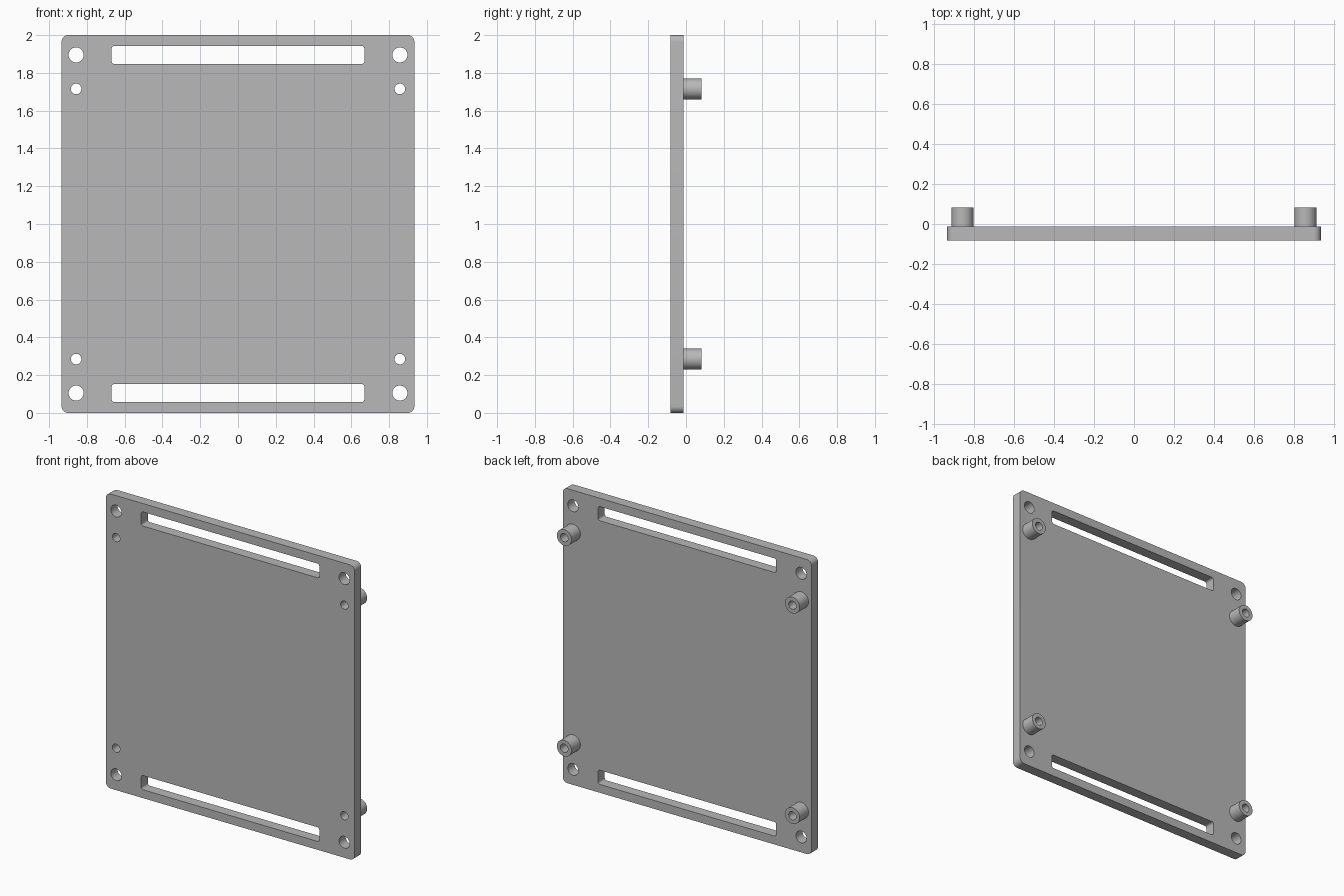
import bpy
import bmesh
from math import cos, sin, pi

if "Cube" in bpy.data.objects:
    bpy.data.objects.remove(bpy.data.objects["Cube"], do_unlink=True)

GREY = (0.48, 0.48, 0.48, 1)
grey = bpy.data.materials.new("plain grey")
grey.use_nodes = True
grey.diffuse_color = GREY
grey.node_tree.nodes["Principled BSDF"].inputs["Base Color"].default_value = GREY

FRONT, PLATE_BACK, BACK = -0.083, -0.012, 0.083
HALF_W, HEIGHT = 0.934, 2.0
BOSS_X, BOSS_Z = 0.857, 0.715     # offsets from the plate centre
BORE = 0.028


def circle(x, z, r, n=40):
    return [(x + r * cos(2 * pi * i / n), z + r * sin(2 * pi * i / n)) for i in range(n)]


def rounded_rect(x, z, hw, hh, r, n=8):
    pts = []
    for k, (sx, sz) in enumerate([(1, 1), (-1, 1), (-1, -1), (1, -1)]):
        for i in range(n + 1):
            a = (k + i / n) * pi / 2
            pts.append((x + sx * (hw - r) + r * cos(a), z + sz * (hh - r) + r * sin(a)))
    return pts


def extruded(name, loops, y0, y1):
    """Fill an outline with holes in the xz plane and extrude it along y."""
    bm = bmesh.new()
    edges = []
    for loop in loops:
        vs = [bm.verts.new((x, y0, z)) for x, z in loop]
        edges += [bm.edges.new((a, b)) for a, b in zip(vs, vs[1:] + vs[:1])]
    bmesh.ops.triangle_fill(bm, edges=edges, use_beauty=True, normal=(0, -1, 0))
    res = bmesh.ops.extrude_face_region(bm, geom=bm.faces[:], use_keep_orig=True)
    moved = [g for g in res["geom"] if isinstance(g, bmesh.types.BMVert)]
    bmesh.ops.translate(bm, verts=moved, vec=(0, y1 - y0, 0))
    bmesh.ops.recalc_face_normals(bm, faces=bm.faces[:])
    mesh = bpy.data.meshes.new(name)
    bm.to_mesh(mesh)
    bm.free()
    mesh.materials.append(grey)
    obj = bpy.data.objects.new(name, mesh)
    bpy.context.collection.objects.link(obj)
    bpy.ops.object.select_all(action="DESELECT")
    obj.select_set(True)
    bpy.context.view_layer.objects.active = obj
    bpy.ops.object.shade_smooth_by_angle(angle=pi / 6)
    return obj


# Plate outline with two slots, four mounting holes and four boss bores
mid = HEIGHT / 2
loops = [rounded_rect(0, mid, HALF_W, mid, 0.035)]
for sz in (-1, 1):
    loops.append(rounded_rect(0, mid + sz * 0.895, 0.669, 0.048, 0.015))
    for sx in (-1, 1):
        loops.append(circle(sx * BOSS_X, mid + sz * 0.895, 0.04))
        loops.append(circle(sx * BOSS_X, mid + sz * BOSS_Z, BORE))
extruded("plate", loops, FRONT, PLATE_BACK)

# Hollow standoffs on the back
for sx, side in ((-1, "right"), (1, "left")):
    for sz, level in ((-1, "lower"), (1, "upper")):
        x, z = sx * BOSS_X, mid + sz * BOSS_Z
        extruded(f"standoff_{level}_{side}", [circle(x, z, 0.055), circle(x, z, BORE)],
                 PLATE_BACK, BACK)
